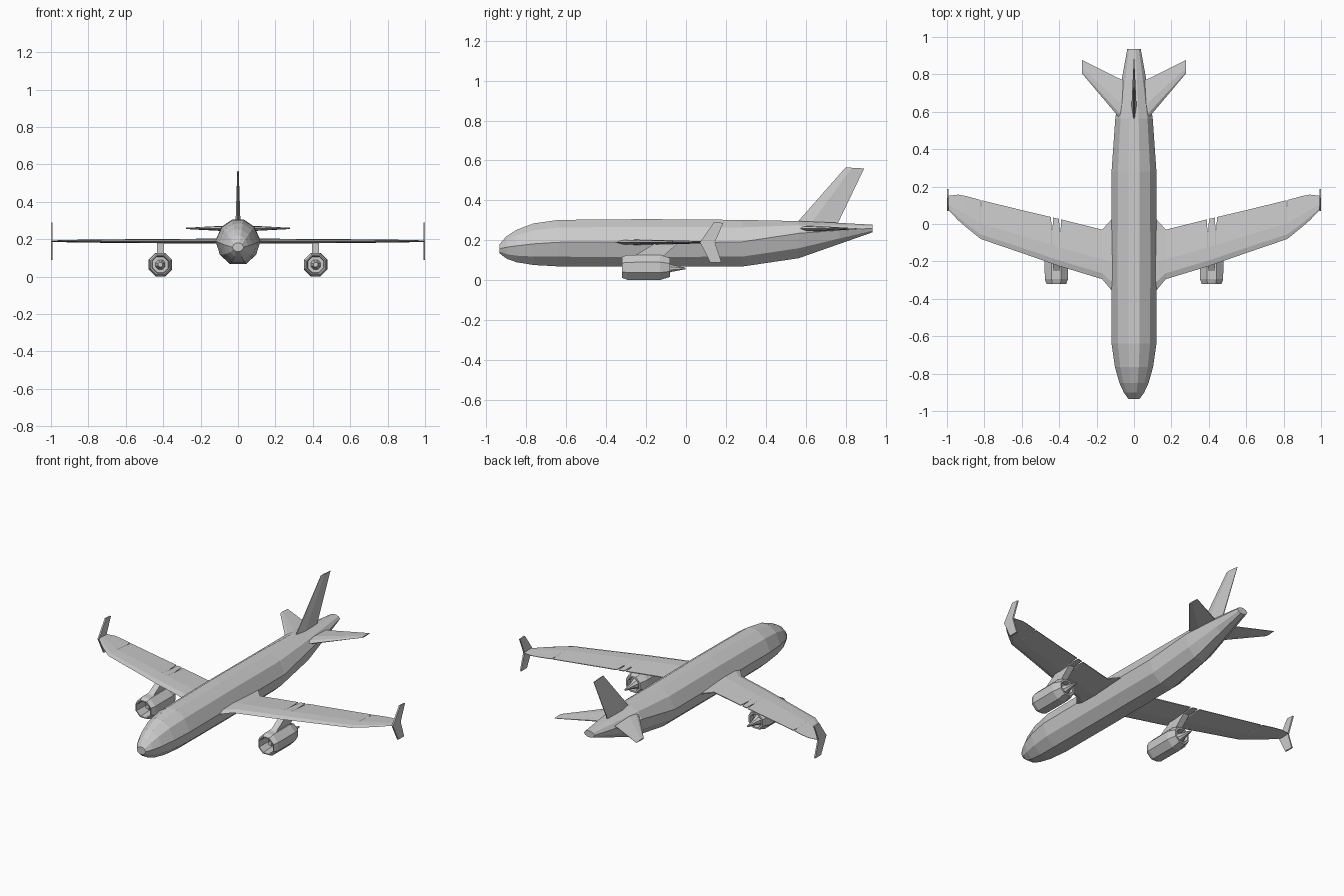
import bpy, bmesh, math


def loft(name, rings, mirror=False):
    """Skin a list of equal-length point rings, capping both ends."""
    bm = bmesh.new()
    vs = [[bm.verts.new(p) for p in r] for r in rings]
    n = len(rings[0])
    for a, b in zip(vs, vs[1:]):
        for i in range(n):
            j = (i + 1) % n
            bm.faces.new((a[i], a[j], b[j], b[i]))
    bm.faces.new(vs[0][::-1])
    bm.faces.new(vs[-1])
    bmesh.ops.recalc_face_normals(bm, faces=bm.faces)
    me = bpy.data.meshes.new(name)
    bm.to_mesh(me)
    bm.free()
    ob = bpy.data.objects.new(name, me)
    bpy.context.collection.objects.link(ob)
    if mirror:
        ob.modifiers.new("mirror", 'MIRROR').use_axis[0] = True
    return ob


# Fuselage: ten-sided section with narrow flat top and belly
def body_ring(y, zb, zm, zt, w):
    half = [(0.25, zt), (0.72, zm + 0.66 * (zt - zm)), (1, zm),
            (0.8, zm - 0.6 * (zm - zb)), (0.35, zb)]
    right = [(w * k, y, z) for k, z in half]
    return right + [(-x, y, z) for x, y, z in right[::-1]]


loft("fuselage", [body_ring(*s) for s in [
    (-0.935, 0.135, 0.158, 0.180, 0.030),
    (-0.90, 0.108, 0.165, 0.220, 0.055),
    (-0.85, 0.090, 0.172, 0.252, 0.078),
    (-0.765, 0.076, 0.182, 0.284, 0.102),
    (-0.64, 0.069, 0.190, 0.302, 0.120),
    (-0.20, 0.067, 0.192, 0.306, 0.121),
    (0.28, 0.068, 0.192, 0.302, 0.120),
    (0.565, 0.110, 0.235, 0.296, 0.100),
    (0.77, 0.182, 0.250, 0.287, 0.066),
    (0.935, 0.240, 0.260, 0.278, 0.036)]])


# Main wings: thin aerofoil sections, with slots cut in the trailing edge
def foil(x, le, te, z, t, chord=None):
    c = te - le if chord is None else chord
    return [(x, le, z), (x, le + 0.12 * c, z + 0.4 * t), (x, le + 0.4 * c, z + 0.5 * t),
            (x, te, z + 0.1 * t), (x, te, z - 0.1 * t),
            (x, le + 0.4 * c, z - 0.5 * t), (x, le + 0.12 * c, z - 0.4 * t)]


outline = [(0.05, -0.40, 0.08, 0.030), (0.12, -0.355, 0.025, 0.028), (0.17, -0.295, -0.03, 0.026),
           (0.40, -0.225, 0.027, 0.023), (0.60, -0.155, 0.074, 0.020), (0.82, -0.08, 0.128, 0.016),
           (0.90, -0.015, 0.15, 0.013), (0.94, 0.02, 0.157, 0.011), (0.998, 0.08, 0.15, 0.007)]


def wing_at(x):
    for a, b in zip(outline, outline[1:]):
        if x <= b[0]:
            k = (x - a[0]) / (b[0] - a[0])
            return [p + k * (q - p) for p, q in zip(a, b)]


stations = [(s[0], 0) for s in outline if s[0] not in (0.40, 0.82)]
for x, w, depth in [(0.395, 0.006, 0.065), (0.438, 0.006, 0.065), (0.818, 0.004, 0.03)]:
    stations += [(x - w, 0), (x - w / 3, depth), (x + w / 3, depth), (x + w, 0)]
wing_rings = []
for x, cut in sorted(stations):
    _, le, te, t = wing_at(x)
    wing_rings.append(foil(x, le, te - cut, 0.19, t, te - le))
loft("wing", wing_rings, True)

# Split wing tips: swept fences above and below the wing
fence = [(0.07, 0.19), (0.14, 0.29), (0.187, 0.287), (0.145, 0.19), (0.178, 0.088), (0.122, 0.088)]
loft("winglet", [[(x, y, z) for y, z in fence] for x in (0.991, 1.0)], True)


# Engine nacelle: octagonal profile with hollow intake and hub, plus exhaust cone
def ring8(y, r, cx=0.415, cz=0.064):
    R = r / math.cos(math.pi / 8)
    return [(cx + R * math.cos(a), y, cz + R * math.sin(a))
            for a in [math.pi / 8 + i * math.pi / 4 for i in range(8)]]


loft("engine", [ring8(y, r) for y, r in [
    (-0.285, 0.012), (-0.24, 0.026), (-0.24, 0.042), (-0.322, 0.046), (-0.322, 0.052), (-0.295, 0.062),
    (-0.13, 0.063), (-0.08, 0.048), (-0.08, 0.038), (-0.11, 0.034)]], True)
loft("exhaust_cone", [ring8(y, r, cz=0.059) for y, r in [
    (-0.115, 0.032), (-0.07, 0.017), (-0.002, 0.004)]], True)

# Engine pylon leaning back up to the wing
loft("pylon", [[(x, y, z) for y, z in
                [(-0.27, 0.115), (-0.155, 0.185), (-0.04, 0.185), (-0.12, 0.115)]]
               for x in (0.396, 0.434)], True)

# Tailplane
loft("tailplane", [foil(0.03, 0.51, 0.76, 0.258, 0.032),
                   foil(0.08, 0.57, 0.778, 0.258, 0.028),
                   foil(0.278, 0.805, 0.877, 0.258, 0.007)], True)


# Tail fin: tapered diamond-like section
def fin_ring(y0, y1, z0, z1, w):
    p = [(0, 0.2), (0.35, 1), (1, 0.2)]
    side = [(w * k, y0 + f * (y1 - y0), z0 + f * (z1 - z0)) for f, k in p]
    return side + [(-x, y, z) for x, y, z in side[::-1]]


loft("tail_fin", [fin_ring(0.54, 0.75, 0.27, 0.262, 0.014),
                  fin_ring(0.80, 0.893, 0.565, 0.56, 0.004)])
